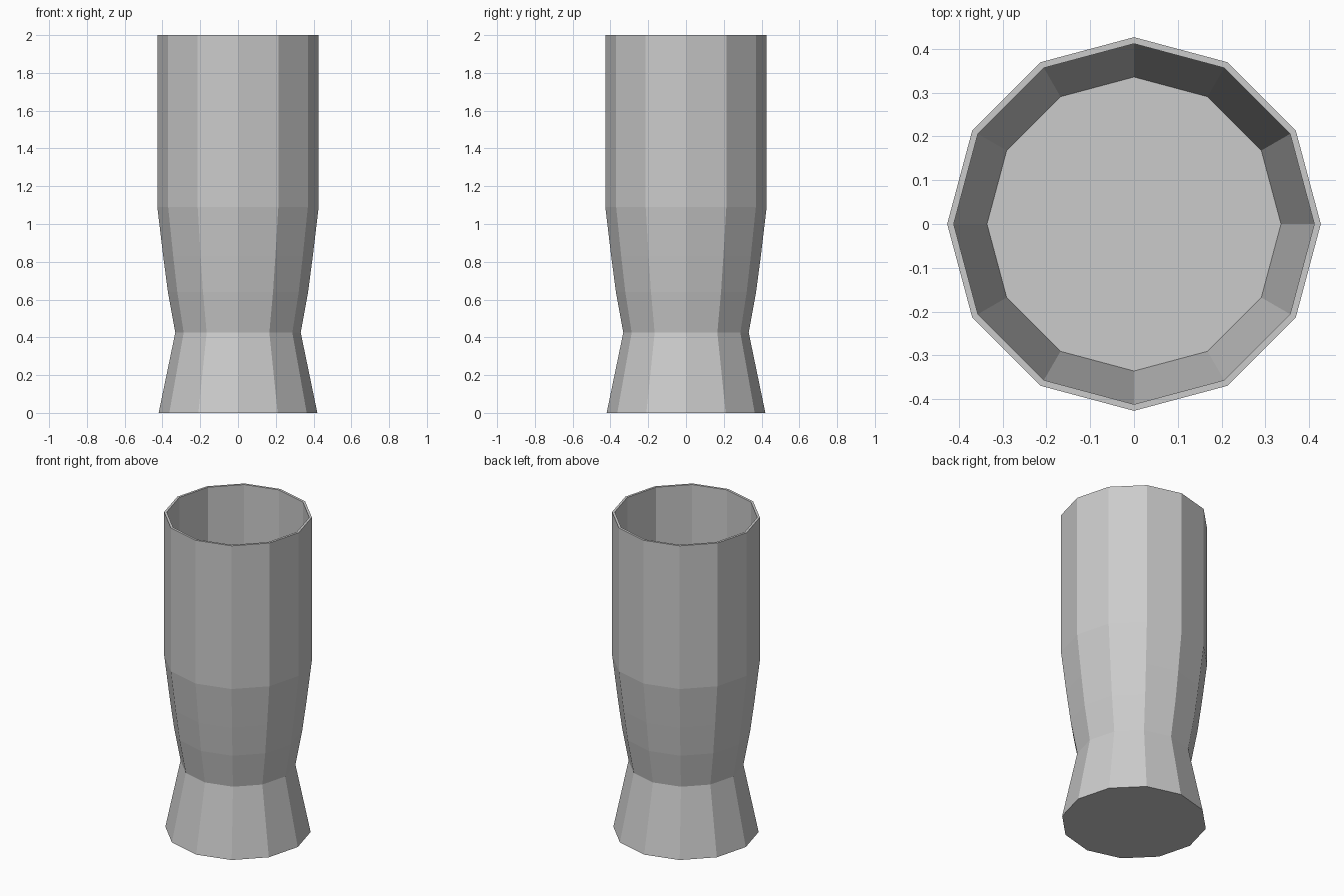
import bpy, bmesh, math

if "Cube" in bpy.data.objects:
    bpy.data.objects.remove(bpy.data.objects["Cube"])

SIDES = 12

# Profile (radius, height): outer foot, waist, flare, rim, then inner wall to floor
PROFILE = [
    (0.42, 0.0), (0.332, 0.425), (0.371, 0.64), (0.396, 0.83), (0.427, 1.09),
    (0.427, 2.0), (0.412, 2.0), (0.412, 1.09), (0.336, 0.5),
]


def lathe(name, profile, sides):
    """Spin a profile into a flat-faced solid, capped at both ends."""
    bm = bmesh.new()
    rings = []
    for r, z in profile:
        rings.append([bm.verts.new((r * math.cos(math.tau * i / sides),
                                    r * math.sin(math.tau * i / sides), z))
                      for i in range(sides)])
    for a, b in zip(rings, rings[1:]):
        for i in range(sides):
            j = (i + 1) % sides
            bm.faces.new((a[i], a[j], b[j], b[i]))
    bm.faces.new(rings[0][::-1])   # underside
    bm.faces.new(rings[-1])        # inner floor
    bmesh.ops.recalc_face_normals(bm, faces=bm.faces)
    mesh = bpy.data.meshes.new(name)
    bm.to_mesh(mesh)
    bm.free()
    obj = bpy.data.objects.new(name, mesh)
    bpy.context.collection.objects.link(obj)
    return obj


# Tall drinking glass
lathe("drinking_glass", PROFILE, SIDES)
